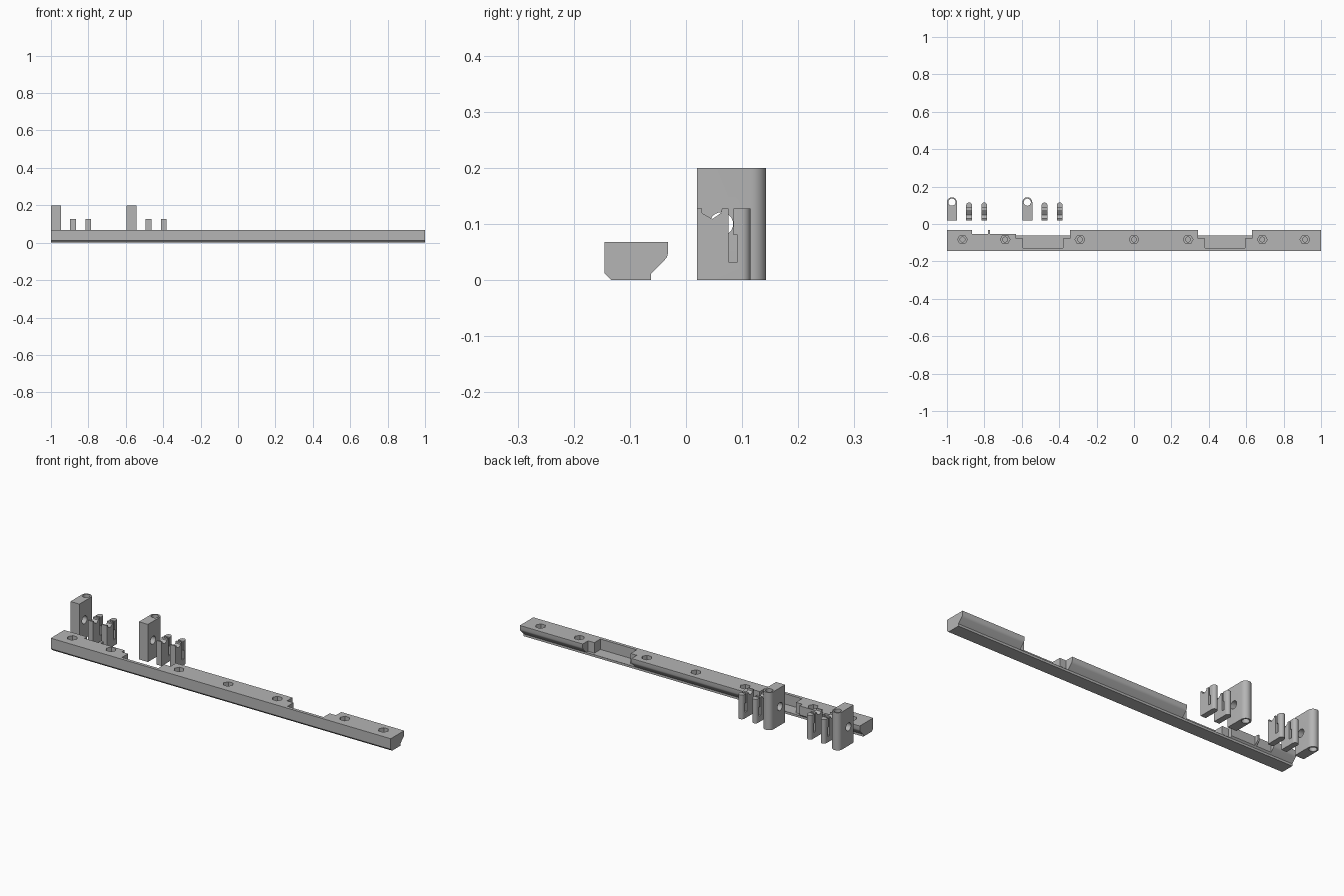
import bpy, bmesh
from math import pi, cos, sin

if "Cube" in bpy.data.objects:
    bpy.data.objects.remove(bpy.data.objects["Cube"])

GREY = (0.46, 0.46, 0.46, 1)
grey = bpy.data.materials.new("plain grey")
grey.use_nodes = True
grey.diffuse_color = GREY
grey.node_tree.nodes["Principled BSDF"].inputs["Base Color"].default_value = GREY


def prism(name, pts, axis, lo, hi):
    """Extrude a (y, z) outline along x, or an (x, y) outline along z."""
    bm = bmesh.new()
    place = (lambda p, t: (t, *p)) if axis == "x" else (lambda p, t: (*p, t))
    face = bm.faces.new([bm.verts.new(place(p, lo)) for p in pts])
    top = bmesh.ops.extrude_face_region(bm, geom=[face])["geom"]
    for v in top:
        if isinstance(v, bmesh.types.BMVert):
            v.co["xyz".index(axis)] = hi
    bmesh.ops.recalc_face_normals(bm, faces=bm.faces)
    mesh = bpy.data.meshes.new(name)
    bm.to_mesh(mesh)
    bm.free()
    mesh.materials.append(grey)
    ob = bpy.data.objects.new(name, mesh)
    bpy.context.collection.objects.link(ob)
    return ob


def box(x0, x1, y0, y1, z0, z1):
    return prism("cutter", rect(x0, x1, y0, y1), "z", z0, z1)


def rect(x0, x1, y0, y1):
    return [(x0, y0), (x1, y0), (x1, y1), (x0, y1)]


def ring(cx, cy, r, n, start=0, sweep=2 * pi):
    steps = n if sweep == 2 * pi else n - 1
    return [(cx + r * cos(start + sweep * i / steps),
             cy + r * sin(start + sweep * i / steps)) for i in range(n)]


def boolean(ob, tool, mode="DIFFERENCE"):
    mod = ob.modifiers.new("cut", "BOOLEAN")
    mod.operation, mod.object, mod.solver = mode, tool, "EXACT"
    bpy.context.view_layer.objects.active = ob
    bpy.ops.object.modifier_apply(modifier=mod.name)
    bpy.data.objects.remove(tool)


def smooth(ob):
    bpy.ops.object.select_all(action="DESELECT")
    ob.select_set(True)
    bpy.context.view_layer.objects.active = ob
    bpy.ops.object.shade_smooth_by_angle(angle=0.5)


def rounded_plan(x0, x1, y0, y1):
    """Plan outline with a square front and a half-round back."""
    r = (x1 - x0) / 2
    return [(x0, y0), (x1, y0)] + ring(x0 + r, y1 - r, r, 17, 0, pi)


# Long rail with an undercut back edge
rail = prism("rail", [(-.133, 0), (-.062, 0), (-.062, .012), (-.038, .036),
                      (-.034, .041), (-.032, .048), (-.032, .068),
                      (-.145, .068), (-.145, .012)], "x", -1, 1)

# Stepped pockets, one each side of the middle
for s in (-1, 1):
    a, b = sorted((s * .343, s * .63))
    boolean(rail, box(a, b, -.077, 0, .0125, .1))
    boolean(rail, box(a + .037, b - .037, -.128, 0, .0125, .1))

# Shallow slots in the back edge
boolean(rail, box(-.866, -.78, -.054, 0, .0125, .1))
boolean(rail, box(-.77, -.625, -.054, 0, .0125, .1))

# Hexagonal nut recesses with round bores
for x in (-.917, -.689, -.289, 0, .289, .686, .914):
    boolean(rail, prism("cutter", ring(x, -.083, .026, 6), "z", .045, .1))
    boolean(rail, prism("cutter", ring(x, -.083, .013, 20), "z", .012, .1))
smooth(rail)

CLIP = [(.02, 0), (.12, 0), (.12, .128), (.085, .128), (.085, .08), (.092, .08),
        (.092, .032), (.076, .032), (.076, .128), (.064, .128), (.063, .12),
        (.047, .109), (.029, .119), (.028, .128), (.02, .128)]

# Two matching sets: a drilled tower and a pair of slotted clips
for label, x in (("first", -1), ("second", -.597)):
    tower = prism(label + "_tower", rounded_plan(x, x + .053, .02, .143), "z", 0, .2)
    boolean(tower, prism("cutter", ring(x + .0265, .1165, .019, 24), "z", -.1, .3))
    boolean(tower, prism("cutter", ring(.063, .1, .021, 24), "x", x - .1, x + .1))
    smooth(tower)
    for side, dx in (("inner", .103), ("outer", .184)):
        clip = prism(label + "_" + side + "_clip", CLIP, "x", x + dx - .01, x + dx + .05)
        plan = rounded_plan(x + dx, x + dx + .031, .01, .115)
        boolean(clip, prism("cutter", plan, "z", -.1, .3), "INTERSECT")
        smooth(clip)
